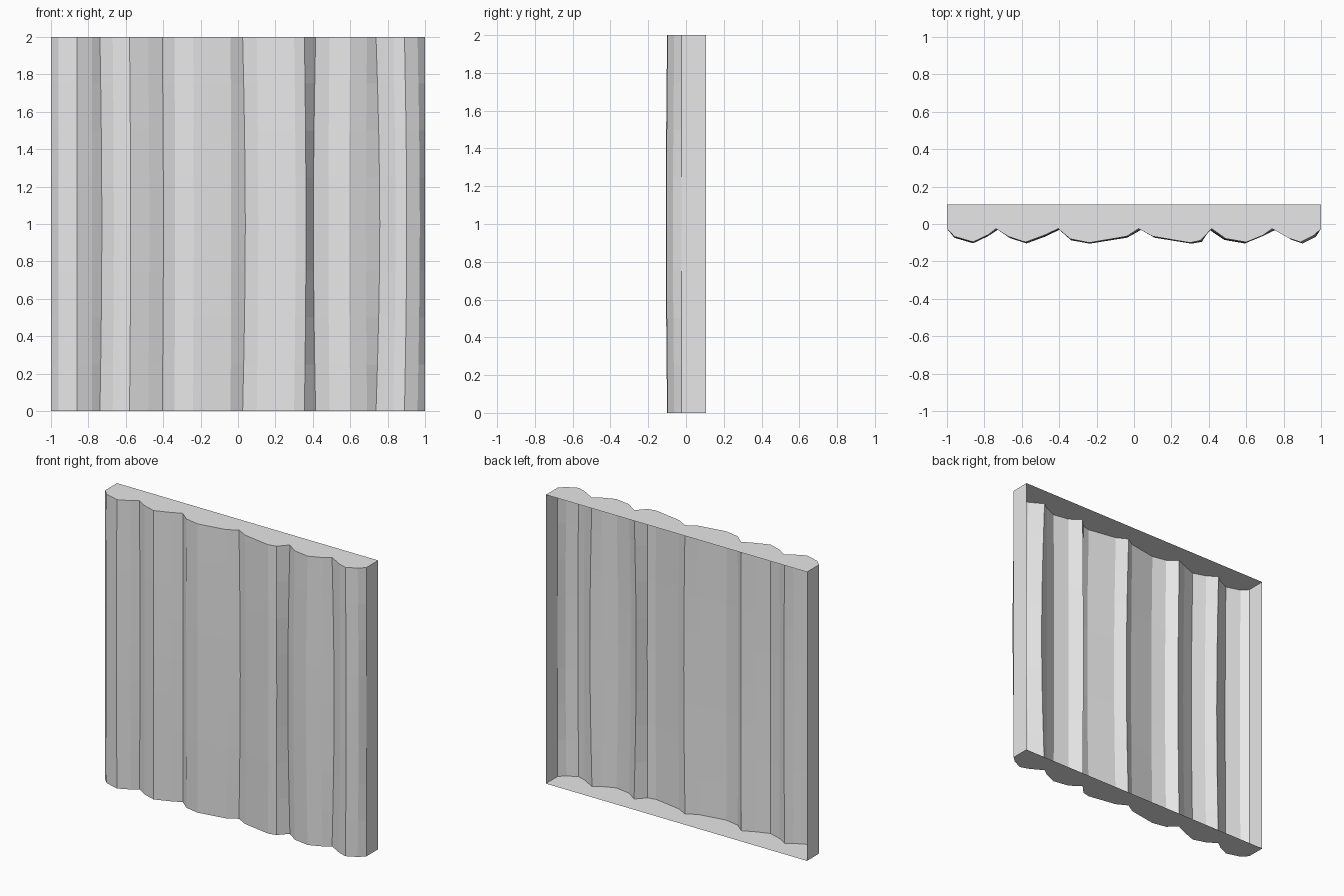
import bpy, bmesh, math

cube = bpy.data.objects.get("Cube")
if cube:
    bpy.data.objects.remove(cube, do_unlink=True)

grey = bpy.data.materials.new("plain_grey")
grey.use_nodes = True
colour = (0.8, 0.8, 0.8, 1)
grey.diffuse_color = colour
grey.node_tree.nodes["Principled BSDF"].inputs["Base Color"].default_value = colour

BACK, SEAM = 0.105, -0.025
HEIGHT, ROWS = 2.0, 8

# Each plank: left seam x, sideways sway of that seam, then its rounded face (x, y)
planks = [
    (-1.0, 0.0, [(-0.96, -0.067), (-0.86, -0.096), (-0.78, -0.058)]),
    (-0.738, 0.01, [(-0.67, -0.068), (-0.58, -0.097), (-0.48, -0.06)]),
    (-0.405, 0.006, [(-0.34, -0.08), (-0.24, -0.1), (-0.04, -0.066)]),
    (0.025, 0.014, [(0.1, -0.066), (0.3, -0.1), (0.355, -0.088)]),
    (0.415, -0.012, [(0.49, -0.078), (0.6, -0.097), (0.69, -0.06)]),
    (0.738, 0.02, [(0.83, -0.077), (0.89, -0.097), (0.96, -0.062)]),
]

# Profile points: x, y, sideways sway, forward bulge
profile = [(-1.0, BACK, 0, 0)]
for seam_x, sway, face in planks:
    profile.append((seam_x, SEAM, sway, 0.006 if sway else 0))
    profile += [(x, y, sway * 0.6, 0.007) for x, y in face]
profile += [(1.0, SEAM, 0, 0), (1.0, BACK, 0, 0)]

# Gently warped boards, lofted from floor to top, open at the back
bm = bmesh.new()
rows = []
for r in range(ROWS + 1):
    t = r / ROWS
    warp = math.sin(math.pi * t)
    rows.append([bm.verts.new((x + sway * warp, max(y - bulge * warp, -BACK), HEIGHT * t))
                 for x, y, sway, bulge in profile])
for low, high in zip(rows, rows[1:]):
    for i in range(len(profile) - 1):
        bm.faces.new((low[i], low[i + 1], high[i + 1], high[i]))

# Top and bottom end caps
bm.faces.new(rows[-1])
bm.faces.new(rows[0][::-1])

mesh = bpy.data.meshes.new("plank_wall")
bm.to_mesh(mesh)
bm.free()
mesh.materials.append(grey)
wall = bpy.data.objects.new("plank_wall", mesh)
bpy.context.collection.objects.link(wall)
